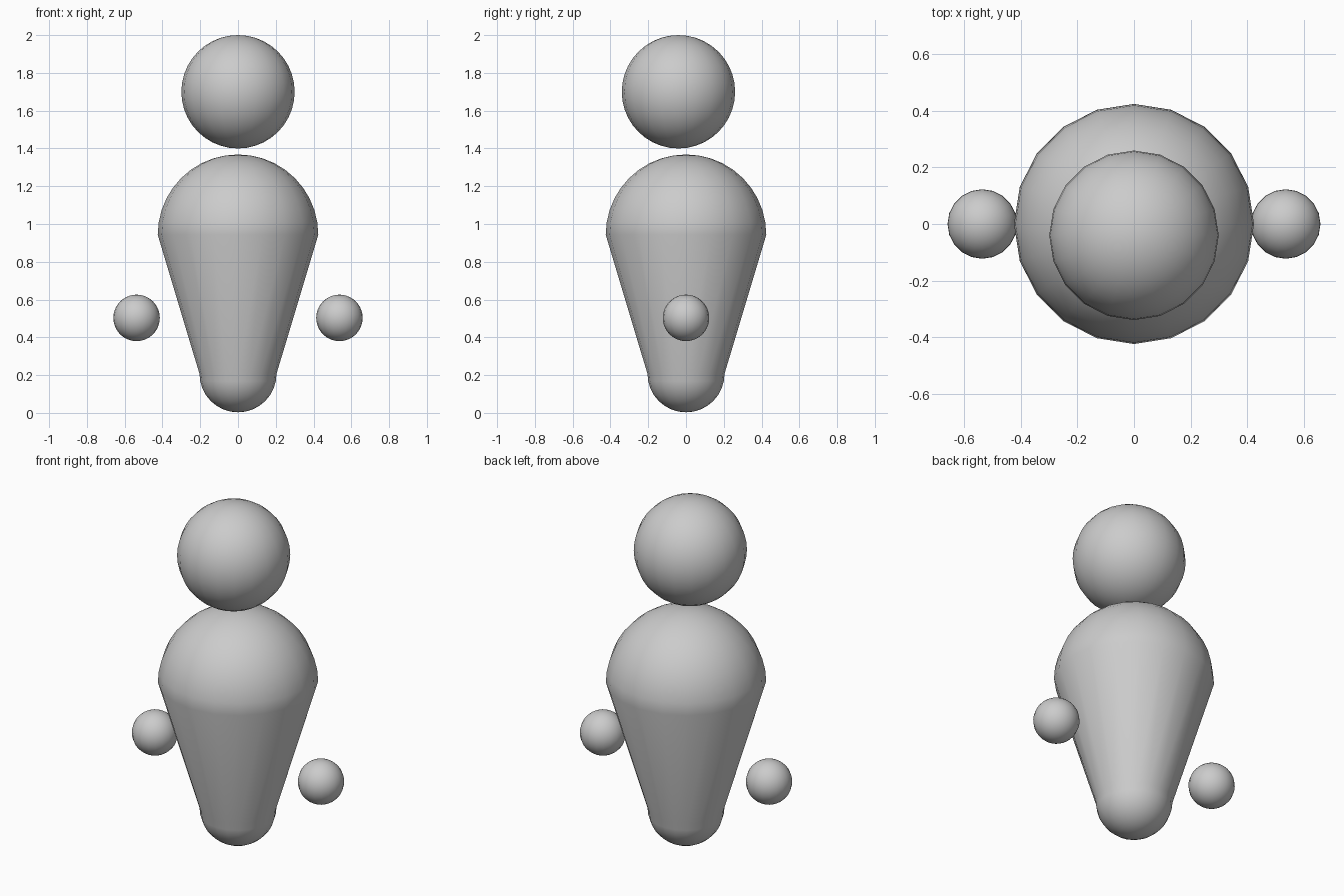
import bpy, bmesh
from math import sin, cos, pi

if "Cube" in bpy.data.objects:
    bpy.data.objects.remove(bpy.data.objects["Cube"])

SIDES = 20


def finish(obj, name):
    obj.name = name
    obj.data.name = name
    obj.data.polygons.foreach_set("use_smooth", [True] * len(obj.data.polygons))
    return obj


def ball(name, radius, location):
    bpy.ops.mesh.primitive_uv_sphere_add(
        segments=SIDES, ring_count=SIDES, radius=radius, location=location)
    return finish(bpy.context.object, name)


def arc(radius, centre_z, start, end, steps):
    """Profile points (r, z) along a quarter circle."""
    angles = [start + (end - start) * i / steps for i in range(steps + 1)]
    return [(radius * cos(a), centre_z + radius * sin(a)) for a in angles]


def lathe(name, profile):
    """Revolve a profile around the z axis."""
    bm = bmesh.new()
    verts = [bm.verts.new((max(r, 0), 0, z)) for r, z in profile]
    edges = [bm.edges.new(pair) for pair in zip(verts, verts[1:])]
    bmesh.ops.spin(bm, geom=verts + edges, cent=(0, 0, 0), axis=(0, 0, 1),
                   angle=2 * pi, steps=SIDES, use_merge=False)
    bmesh.ops.remove_doubles(bm, verts=bm.verts, dist=0.0005)
    bmesh.ops.dissolve_degenerate(bm, edges=bm.edges, dist=0.0005)
    bmesh.ops.recalc_face_normals(bm, faces=bm.faces)
    mesh = bpy.data.meshes.new(name)
    bm.to_mesh(mesh)
    bm.free()
    obj = bpy.data.objects.new(name, mesh)
    bpy.context.collection.objects.link(obj)
    return finish(obj, name)


# Tapered body: small rounded base, large domed shoulders
base = arc(0.204, 0.207, -pi / 2, 0, 8)
shoulders = arc(0.425, 0.943, 0, pi / 2, 10)
lathe("body", base + shoulders)

# Floating head, slightly forward
ball("head", 0.30, (0, -0.04, 1.70))

# Floating hands
for side, x in (("left", -0.537), ("right", 0.537)):
    ball(side + "_hand", 0.123, (x, 0, 0.503))
